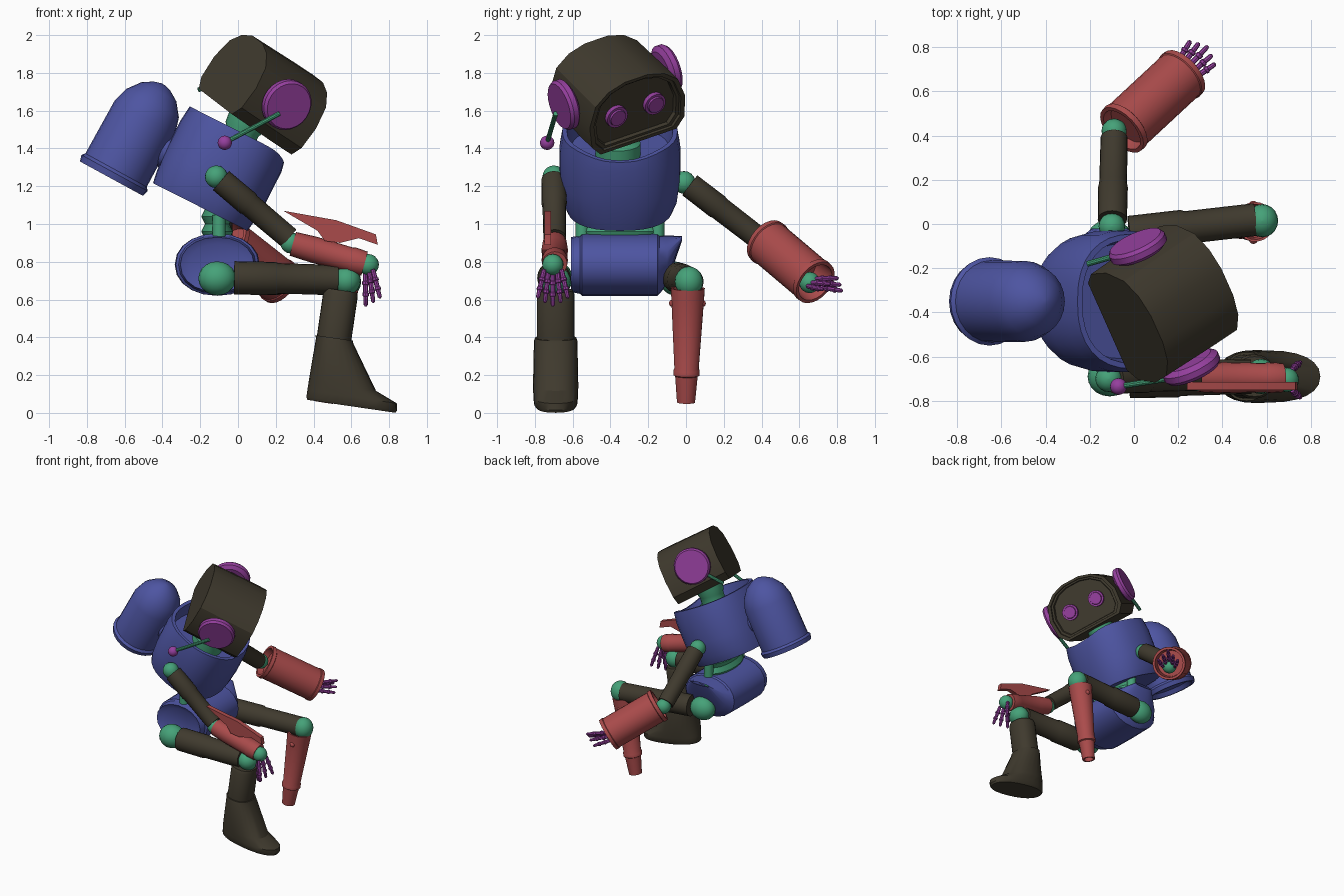
import bpy, math
from mathutils import Vector as V

if "Cube" in bpy.data.objects:
    bpy.data.objects.remove(bpy.data.objects["Cube"])

COL = dict(brown=(.05, .042, .027), blue=(.075, .09, .36), red=(.4, .07, .07),
           green=(.06, .36, .19), purple=(.3, .05, .34))
MATS = {}
for k, c in COL.items():
    MATS[k] = bpy.data.materials.new(k)
    MATS[k].diffuse_color = (*c, 1)


def rings(name, mat, rs):
    """Skin a list of equal-length point rings, capped at both ends."""
    n = len(rs[0])
    verts = [p for r in rs for p in r]
    faces = [(i * n + j, i * n + (j + 1) % n, (i + 1) * n + (j + 1) % n, (i + 1) * n + j)
             for i in range(len(rs) - 1) for j in range(n)]
    faces += [tuple(range(n))[::-1], tuple(range((len(rs) - 1) * n, len(rs) * n))]
    me = bpy.data.meshes.new(name)
    me.from_pydata(verts, [], faces)
    me.materials.append(MATS[mat])
    me.shade_smooth()
    me.set_sharp_from_angle(angle=math.radians(32))
    ob = bpy.data.objects.new(name, me)
    bpy.context.collection.objects.link(ob)
    return ob


def loft(name, mat, o, X, Y, Z, secs, n=24, p=2.0, dip=()):
    """Superelliptic sections (s, hx, hy, ox, oy) along Z."""
    o, X, Y, Z = V(o), V(X).normalized(), V(Y).normalized(), V(Z).normalized()
    rs = []
    for i, sec in enumerate(secs):
        s, hx, hy, ox, oy = (tuple(sec) + (0, 0))[:5]
        ring = []
        for j in range(n):
            a = 2 * math.pi * j / n
            c, d = math.cos(a), math.sin(a)
            q = .04 * max(0, c) ** 6 if i in dip else 0
            x = math.copysign(abs(c) ** (2 / p), c) * hx + ox
            y = math.copysign(abs(d) ** (2 / p), d) * hy + oy
            ring.append(o + X * x + Y * y + Z * (s - q))
        rs.append(ring)
    return rings(name, mat, rs)


def limb(name, mat, a, b, prof, n=20):
    """Round tube from a to b; prof = (fraction, radius)."""
    a, b = V(a), V(b)
    d = b - a
    q = d.to_track_quat('Z', 'Y')
    return loft(name, mat, a, q @ V((1, 0, 0)), q @ V((0, 1, 0)), d,
                [(t * d.length, r, r) for t, r in prof], n)


def ball(name, mat, c, r):
    r = (r, r, r) if isinstance(r, float) else r
    secs = []
    for i in range(11):
        a = math.pi * (i + .02) / 10.04
        secs.append((-math.cos(a) * r[2], math.sin(a) * r[0], math.sin(a) * r[1]))
    return loft(name, mat, c, (1, 0, 0), (0, 1, 0), (0, 0, 1), secs, 20)


# head: dome-topped prism with recessed face
R, F, U = V((.39, -.875, -.30)).normalized(), V((.728, .489, -.48)).normalized(), V((.567, -.031, .828)).normalized()
C = V((.145, -.37, 1.72))
half = [(.23, -.21), (.28, -.15), (.29, -.02), (.25, .1), (.17, .165), (.07, .195)]
prof = half + [(-x, y) for x, y in reversed(half)]
rings("head", "brown", [[C + R * x * k + U * y * k + F * d for x, y in prof]
                        for d, k in ((-.205, .98), (.1, 1), (.23, 1), (.23, .91), (.215, .9), (.215, .84), (.195, .82))])
for s, side in ((1, "right"), (-1, "left")):
    e = C + R * s * .115 + U * -.02
    limb(side + "_eye", "purple", e + F * .18, e + F * .23, [(0, .062), (.8, .062), (.8, .048), (1, .045)])
    limb(side + "_ear", "purple", C + R * s * .275 - F * .01, C + R * s * .34 - F * .01,
         [(0, .11), (.3, .137), (.75, .137), (1, .125)], 24)
# antennas
tip = V((-.07, -.735, 1.43))
limb("right_antenna", "green", (.22, -.69, 1.585), tip, [(0, .013), (1, .013)], 10)
ball("antenna_ball", "purple", tip, .038)
limb("left_antenna", "green", (.0, -.12, 1.8), (-.21, -.18, 1.71), [(0, .013), (1, .013)], 10)
limb("neck", "green", (-.05, -.36, 1.3), (.07, -.36, 1.62),
     [(0, .12), (.4, .12), (.45, .09), (.6, .09), (.65, .1), (1, .1)])

# torso shell with open collar
TZ, TX, Y = (.45, 0, .89), (.89, 0, -.45), (0, 1, 0)
loft("torso", "blue", (-.2, -.35, 1.09), TX, Y, TZ,
     [(0, .25, .25), (0, .28, .28), (.06, .29, .305), (.18, .3, .32), (.36, .3, .32), (.45, .29, .305),
      (.45, .265, .28), (.34, .25, .26)], 32, 2.4, (5, 6, 7))
# backpack
bz = V((.48, 0, .88))
b0 = V((-.67, -.35, 1.24))
limb("backpack", "blue", b0, b0 + bz.normalized() * .57,
     [(.06, .15), (0, .17), (0, .19), (.06, .2), (.09, .185), (.65, .183), (.8, .158), (.92, .105), (.98, .05), (1, .01)], 24)
limb("backpack_mount", "blue", (-.47, -.35, 1.42), (-.3, -.35, 1.35), [(0, .09), (1, .09)], 12)

# waist bellows and side struts
loft("waist", "green", (-.11, -.35, .88), (1, 0, 0), Y, (0, 0, 1),
     [(i * .04, .085 - .02 * (i % 2), .2 - .02 * (i % 2)) for i in range(9)], 24)
for y in (-.55, -.15):
    limb("waist_strut", "green", (-.1, y, .85), (-.1, y, 1.18), [(0, .035), (.6, .035), (.6, .025), (1, .025)], 12)

# pelvis drum with a pointed flap on one end
loft("pelvis", "blue", (-.11, -.62, .785), (0, 0, 1), (1, 0, 0), Y,
     [(.03, .11, .15), (.01, .145, .195), (.06, .155, .205), (.07, .165, .22), (.25, .165, .225), (.47, .165, .22),
      (.48, .155, .205), (.52, .13, .18, .025), (.6, .01, .08, .14), (.5, .02, .08, .1)], 20, 2.1)

# right leg and boot
ball("right_hip", "green", (-.11, -.69, .712), (.1, .09, .09))
limb("right_thigh", "brown", (-.02, -.7, .715), (.53, -.69, .705),
     [(0, .07), (0, .088), (.4, .088), (.42, .082), (1, .078)])
ball("right_knee", "green", (.575, -.69, .7), (.075, .08, .075))
loft("right_boot", "brown", (.36, -.69, .07), (.99, 0, -.145), Y, (.145, 0, .99),
     [(0, .236, .105, .243), (.015, .243, .115, .243), (.05, .24, .118, .24), (.10, .18, .12, .18), (.33, .1, .115, .105),
      (.345, .1, .11, .1), (.345, .092, .1, .1), (.58, .092, .1, .1), (.6, .085, .09, .1)], 24, 2.3)
# left leg
ball("left_hip", "green", (-.11, -.06, .712), (.1, .08, .09))
limb("left_thigh", "brown", (-.02, -.045, .715), (.55, .02, .695),
     [(0, .07), (0, .082), (.42, .082), (.45, .074), (1, .074)])
ball("left_knee", "green", (.58, .015, .695), (.072, .075, .08))
limb("left_shin", "red", (.548, .01, .66), (.455, .0, .055),
     [(.08, .07), (0, .08), (0, .09), (.07, .088), (.7, .065), (.72, .07), (.76, .07), (.77, .06), (1, .048), (1, .036), (.9, .035)])
for y in (-.07, .085):
    ball("shin_bolt", "red", (.54, y, .58), .02)


# wrist with five jointed fingers
def hand(name, c, d, side, length, up_k=.12):
    c, d, side = V(c), V(d).normalized(), V(side).normalized()
    up = d.cross(side)
    ball(name + "_wrist", "green", c, .056)
    for k in range(-2, 3):
        a = c + d * .03 + side * k * .023 + up * (.02 * (abs(k) - 1))
        b = a + (d + side * k * .11 + up * (up_k * (abs(k) - 1))).normalized() * (length - .015 * abs(k))
        limb(name + "_finger", "purple", a, b,
             [(0, .012), (.28, .014), (.3, .018), (.38, .018), (.4, .013), (.6, .013), (.62, .017),
              (.7, .017), (.72, .012), (.95, .011), (1, .005)], 8)


# right arm
ball("right_shoulder", "green", (-.115, -.7, 1.25), .06)
limb("right_upper_arm", "brown", (-.09, -.7, 1.23), (.27, -.695, .925),
     [(0, .05), (0, .066), (.4, .067), (.42, .062), (1, .06)])
ball("right_elbow", "green", (.28, -.7, .9), .056)
limb("right_forearm", "red", (.29, -.695, .895), (.67, -.695, .79),
     [(0, .05), (0, .065), (.3, .07), (.8, .066), (.82, .07), (1, .066)])
fin = [(.24, 1.07), (.52, 1.02), (.73, .945), (.74, .89), (.64, .925), (.54, .9), (.46, .91), (.42, .965)]
rings("forearm_fin", "red", [[V((x, y, z)) for x, z in fin] for y in (-.75, -.715)])
hand("right_hand", (.69, -.705, .785), (.13, 0, -.98), (0, 1, 0), .19)

# left arm with wide open sleeve
ball("left_shoulder", "green", (-.1, -.01, 1.22), .06)
limb("left_upper_arm", "brown", (-.098, .02, 1.205), (-.09, .39, .92),
     [(0, .05), (0, .066), (.4, .067), (.42, .063), (1, .061)])
ball("left_elbow", "green", (-.09, .42, .905), .057)
limb("left_sleeve", "red", (-.055, .425, .91), (.225, .685, .69),
     [(.1, .1), (0, .108), (0, .127), (.06, .129), (.07, .123), (.93, .123), (.94, .128), (1, .126), (1, .108), (.7, .1)], 24)
hand("left_hand", (.195, .655, .69), (.66, .7, -.05), (.73, -.66, .05), .175, .08)

for m in bpy.data.materials:
    if m.users and not m.is_grease_pencil:
        m.use_nodes = True
        m.node_tree.nodes["Principled BSDF"].inputs["Base Color"].default_value = m.diffuse_color
